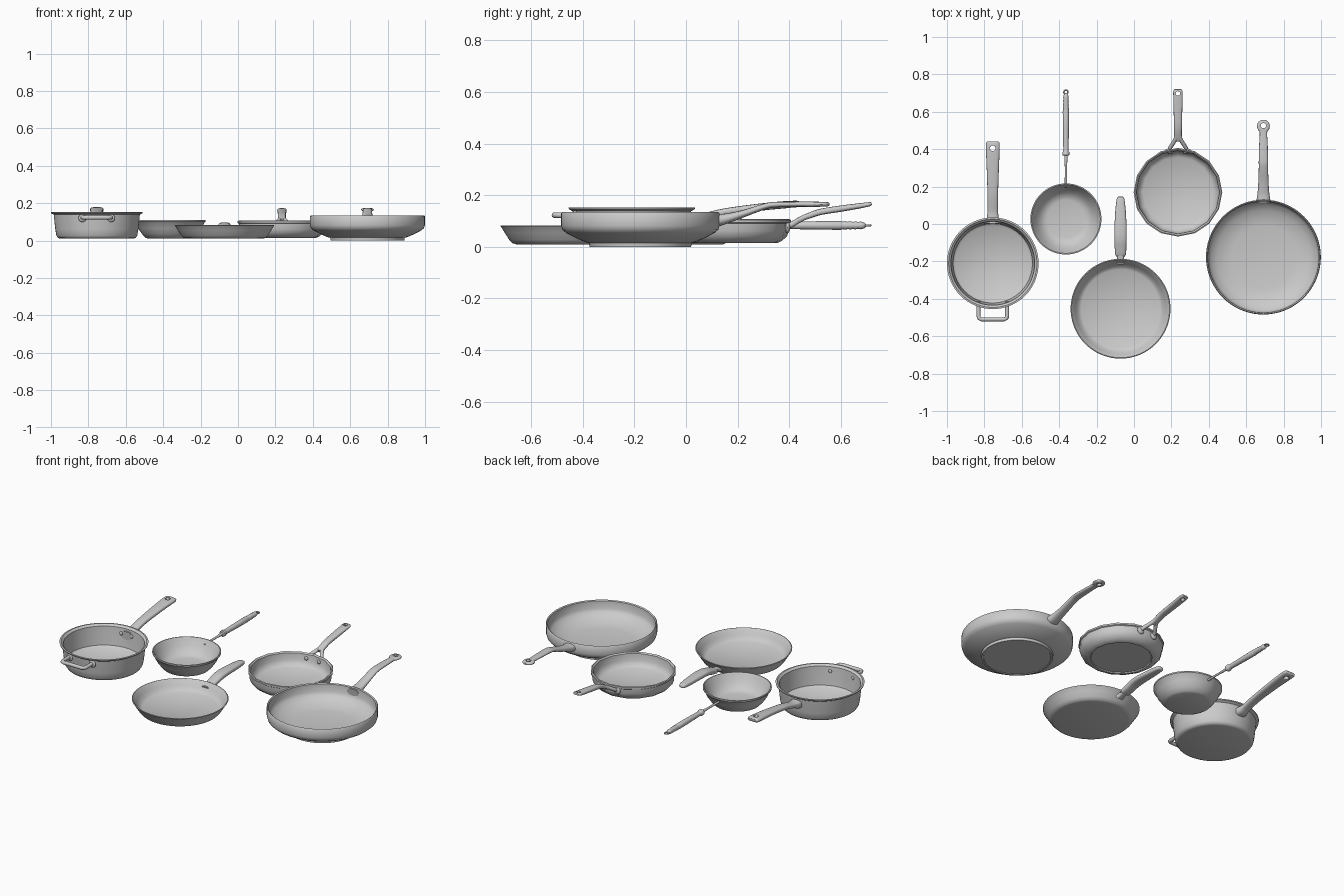
import bpy, bmesh, math
from mathutils import Vector

if "Cube" in bpy.data.objects:
    bpy.data.objects.remove(bpy.data.objects["Cube"])


def finish(bm, name, loc=(0, 0, 0), angle=40):
    bmesh.ops.recalc_face_normals(bm, faces=bm.faces)
    me = bpy.data.meshes.new(name)
    bm.to_mesh(me)
    bm.free()
    ob = bpy.data.objects.new(name, me)
    bpy.context.collection.objects.link(ob)
    ob.location = loc
    bpy.ops.object.select_all(action='DESELECT')
    bpy.context.view_layer.objects.active = ob
    ob.select_set(True)
    bpy.ops.object.shade_smooth_by_angle(angle=math.radians(angle))
    return ob


def lathe(name, profile, loc, steps=72):
    """Closed vessel from an (r, z) profile that starts and ends on the axis."""
    bm = bmesh.new()
    vs = [bm.verts.new((r, 0, z)) for r, z in profile]
    es = [bm.edges.new(p) for p in zip(vs, vs[1:])]
    bmesh.ops.spin(bm, geom=vs + es, cent=(0, 0, 0), axis=(0, 0, 1),
                   angle=math.tau, steps=steps, use_duplicate=False)
    bmesh.ops.remove_doubles(bm, verts=bm.verts, dist=1e-5)
    return finish(bm, name, loc)


def smooth_path(pts, sub=5):
    """Catmull-Rom interpolation of tuples."""
    out = []
    P = [pts[0]] + list(pts) + [pts[-1]]
    for i in range(1, len(P) - 2):
        for k in range(sub):
            t = k / sub
            out.append(tuple(0.5 * (2 * b + (c - a) * t + (2 * a - 5 * b + 4 * c - d) * t * t
                                    + (3 * b - a - 3 * c + d) * t ** 3)
                             for a, b, c, d in zip(*P[i - 1:i + 3])))
    return out + [pts[-1]]


def sweep(name, x, pts, sub=5, power=0.7, n=20):
    """Handle along y/z; each point is (y, z, width, thickness)."""
    pts = smooth_path(pts, sub) if sub > 1 else pts
    bm = bmesh.new()
    rings = []
    for i, (y, z, w, th) in enumerate(pts):
        a, b = pts[max(i - 1, 0)], pts[min(i + 1, len(pts) - 1)]
        t = Vector((0, b[0] - a[0], b[1] - a[1])).normalized()
        nrm = Vector((0, -t.z, t.y))
        ring = []
        for k in range(n):
            c, s = math.cos(math.tau * k / n), math.sin(math.tau * k / n)
            u = math.copysign(abs(c) ** power, c) * w / 2
            v = math.copysign(abs(s) ** power, s) * th / 2
            ring.append(bm.verts.new(Vector((u, y, z)) + nrm * v))
        rings.append(ring)
    for r0, r1 in zip(rings, rings[1:]):
        for k in range(n):
            bm.faces.new((r0[k], r0[(k + 1) % n], r1[(k + 1) % n], r1[k]))
    bm.faces.new(rings[0])
    bm.faces.new(rings[-1])
    return finish(bm, name, (x, 0, 0))


def tube(name, pts, radius, cyclic=False):
    cu = bpy.data.curves.new(name, 'CURVE')
    cu.dimensions = '3D'
    cu.bevel_depth, cu.bevel_resolution, cu.use_fill_caps = radius, 3, True
    sp = cu.splines.new('POLY')
    sp.points.add(len(pts) - 1)
    for p, co in zip(sp.points, pts):
        p.co = (*co, 1)
    sp.use_cyclic_u = cyclic
    sp.use_smooth = True
    ob = bpy.data.objects.new(name, cu)
    bpy.context.collection.objects.link(ob)
    return ob


def knob(name, loc, r, squash=0.5):
    """Rounded rivet or mount pad flattened along y."""
    bm = bmesh.new()
    bmesh.ops.create_uvsphere(bm, u_segments=16, v_segments=8, radius=r)
    bmesh.ops.scale(bm, vec=(1, squash, 1), verts=bm.verts)
    return finish(bm, name, loc)


def hole(ob, loc, r):
    """Hanging hole drilled vertically through a handle."""
    bm = bmesh.new()
    bmesh.ops.create_cone(bm, cap_ends=True, segments=20, radius1=r, radius2=r, depth=0.2)
    cut = finish(bm, "hole_cutter", loc)
    cut.hide_render = True
    m = ob.modifiers.new("hole", 'BOOLEAN')
    m.object, m.operation, m.solver = cut, 'DIFFERENCE', 'EXACT'
    bpy.context.view_layer.objects.active = ob
    bpy.context.view_layer.update()
    bpy.ops.object.modifier_apply(modifier=m.name)
    bpy.data.objects.remove(cut)


# Saute pan: deep body, long handle, front helper loop, rivets
X, Y = -0.755, -0.21
lathe("saute_pan_body", [(0, .01), (.195, .01), (.208, .014), (.216, .026), (.222, .06), (.23, .138),
      (.244, .146), (.245, .152), (.236, .153), (.224, .142), (.216, .06), (.212, .032),
      (.2, .022), (0, .02)], (X, Y, 0))
h = sweep("saute_pan_handle", X, [(.005, .105, .07, .05), (.03, .107, .065, .045), (.07, .116, .056, .03),
          (.15, .135, .056, .028), (.28, .153, .064, .028), (.38, .163, .072, .028),
          (.425, .166, .073, .026), (.438, .167, .066, .02), (.441, .167, .055, .012)])
hole(h, (X, .405, .16), .015)
loop = [(-.077, -.425), (-.077, -.49), (-.073, -.504), (-.06, -.51)]
loop += [(-x, y) for x, y in reversed(loop)]
tube("saute_pan_helper_loop", [(X + x, y, .123) for x, y in loop], .011)
for s in (-1, 1):
    knob("saute_pan_loop_mount", (X + s * .077, -.43, .12), .021)
    knob("saute_pan_loop_rivet", (X + s * .077, -.417, .115), .011)
    knob("saute_pan_handle_rivet", (X + s * .035, .005, .11), .011)

# Small bowl pan: thin rod, turned grip, hanging ring
X, Y = -.364, .027
lathe("small_pan_body", [(0, .01), (.118, .01), (.132, .016), (.15, .036), (.17, .065), (.184, .096),
      (.19, .101), (.19, .109), (.184, .11), (.177, .098), (.162, .068), (.14, .04), (.12, .025),
      (.1, .02), (0, .019)], (X, Y, 0))
sweep("small_pan_rod", X, [(.195, .083, .013, .013), (.3, .083, .012, .012), (.375, .083, .018, .018)], 1, 1)
grip = [(.365, .022), (.368, .036), (.382, .038), (.388, .03), (.4, .028), (.45, .03), (.52, .033), (.6, .034)]
for i in range(4):
    grip += [(.608 + i * .02, .029 - i * .001), (.616 + i * .02, .033 - i * .001)]
grip += [(.69, .024), (.697, .012)]
sweep("small_pan_grip", X, [(y, .083, d, d) for y, d in grip], 1, 1)
ring = [math.tau * k / 20 for k in range(20)]
tube("small_pan_ring", [(X + .011 * math.cos(a), .705 + .011 * math.sin(a), .083) for a in ring], .004, True)

# Frying pan: shallow flared body with a bent grip
X, Y = -.072, -.453
lathe("frying_pan_body", [(0, .01), (.205, .01), (.22, .014), (.232, .027), (.25, .055), (.264, .078),
      (.267, .081), (.262, .083), (.256, .077), (.24, .05), (.225, .03), (.21, .021), (0, .018)], (X, Y, 0))
sweep("frying_pan_neck", X, [(-.21, .048, .05, .03), (-.195, .051, .038, .026), (-.15, .06, .036, .024)], 3)
sweep("frying_pan_handle", X, [(-.166, .054, .045, .022), (-.162, .056, .058, .03), (-.13, .064, .062, .034),
      (-.08, .077, .065, .034), (-.02, .081, .065, .032), (.07, .079, .056, .03),
      (.125, .077, .044, .026), (.143, .076, .034, .02), (.147, .076, .02, .01)])

# Faceted pan: sixteen-sided body, forked handle
X, Y = .235, .17
lathe("faceted_pan_body", [(0, .02), (.168, .02), (.172, .014), (.182, .014), (.2, .022), (.221, .04),
      (.229, .062), (.231, .09), (.237, .094), (.237, .104), (.231, .107), (.223, .1), (.219, .06),
      (.207, .038), (.188, .027), (0, .025)], (X, Y, 0), 16)
for s in (-1, 1):
    tube("faceted_pan_fork", [(X + s * .046, .385, .075), (X + s * .042, .408, .085),
         (X + s * .026, .432, .1), (X + s * .011, .458, .114), (X + s * .009, .49, .125)], .011)
    knob("faceted_pan_fork_pad", (X + s * .046, .393, .075), .022)
    knob("faceted_pan_rivet", (X + s * .042, .38, .078), .012)
h = sweep("faceted_pan_handle", X, [(.445, .108, .03, .018), (.47, .118, .04, .022), (.52, .135, .042, .024),
          (.6, .148, .046, .024), (.68, .16, .05, .02), (.71, .165, .049, .017), (.72, .167, .036, .01)])
hole(h, (X, .698, .16), .012)

# Large pan: steep wall, sloped shoulder, round foot, looped handle end
X, Y = .692, -.177
lathe("large_pan_body", [(0, .003), (.185, .003), (.187, 0), (.197, 0), (.199, .015), (.212, .018), (.25, .034),
      (.288, .054), (.302, .066), (.307, .082), (.307, .13), (.303, .135), (.297, .13), (.295, .085),
      (.284, .066), (.25, .046), (.21, .031), (.17, .024), (0, .021)], (X, Y, 0))
h = sweep("large_pan_handle", X, [(.115, .102, .078, .05), (.14, .106, .07, .044), (.17, .113, .062, .036),
          (.23, .131, .054, .027), (.3, .155, .05, .023), (.34, .163, .05, .022), (.42, .165, .046, .02),
          (.488, .165, .04, .02), (.503, .165, .058, .02), (.525, .165, .068, .02),
          (.545, .165, .054, .018), (.556, .165, .022, .01)], 5, .85)
hole(h, (X, .526, .165), .014)
